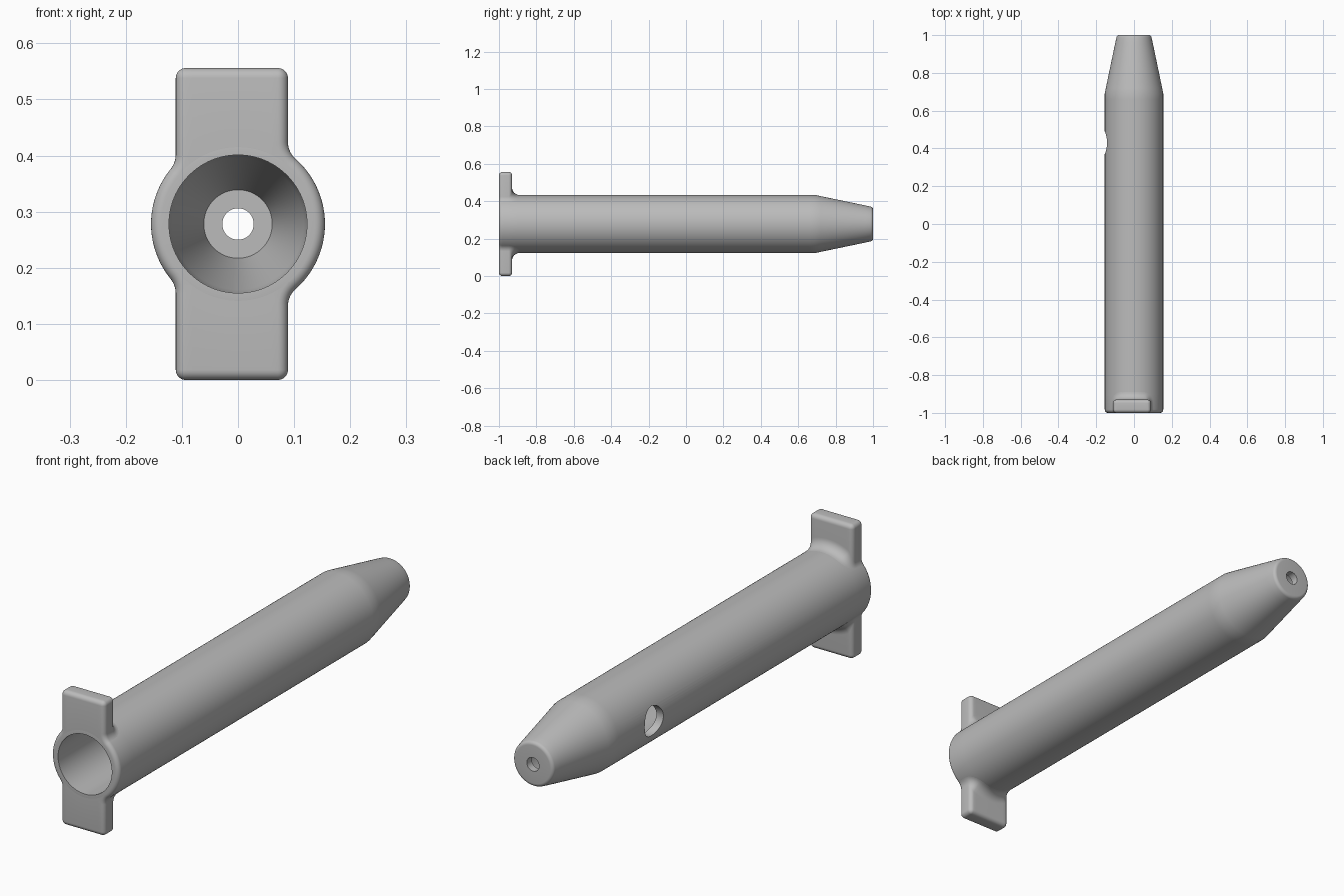
import bpy, bmesh
from math import sin, cos, pi, sqrt, radians
from mathutils import Vector, Matrix

cube = bpy.data.objects.get("Cube")
if cube:
    bpy.data.objects.remove(cube, do_unlink=True)

AXIS_Z = 0.278      # height of the tube axis
R = 0.155           # tube radius
BORE = 0.123        # bore radius
ROUND = 0.018       # edge rounding
FILLET = 0.04       # root fillet of the lugs
LEFT, RIGHT = -0.111, 0.089
FRONT, BACK = -1.0, -0.93

grey = bpy.data.materials.new("plain grey")
grey.use_nodes = True
grey.diffuse_color = (0.5, 0.5, 0.5, 1)
grey.node_tree.nodes["Principled BSDF"].inputs["Base Color"].default_value = (0.5, 0.5, 0.5, 1)


def make_object(name, bm):
    bmesh.ops.remove_doubles(bm, verts=bm.verts, dist=1e-5)
    bmesh.ops.recalc_face_normals(bm, faces=bm.faces)
    mesh = bpy.data.meshes.new(name)
    bm.to_mesh(mesh)
    bm.free()
    mesh.materials.append(grey)
    obj = bpy.data.objects.new(name, mesh)
    bpy.context.collection.objects.link(obj)
    return obj


def activate(obj):
    bpy.ops.object.select_all(action='DESELECT')
    obj.select_set(True)
    bpy.context.view_layer.objects.active = obj


def bridge(bm, rows):
    for low, high in zip(rows, rows[1:]):
        for i in range(len(low)):
            j = (i + 1) % len(low)
            bm.faces.new((low[i], low[j], high[j], high[i]))


def lathe(name, profile, segments=96):
    """Revolve a closed (y, radius) profile about the tube axis."""
    bm = bmesh.new()
    rows = []
    for y, r in profile:
        angles = [2 * pi * k / segments for k in range(segments)]
        rows.append([bm.verts.new((r * cos(a), y, AXIS_Z + r * sin(a))) for a in angles])
    bridge(bm, rows + rows[:1])
    return make_object(name, bm)


def arc(y, r, radius, start, end, steps=6):
    angles = [radians(start + (end - start) * k / steps) for k in range(steps + 1)]
    return [(y + radius * cos(a), r + radius * sin(a)) for a in angles]


# Hollow tube with tapered tip and rounded ends
outer = arc(FRONT + ROUND, R - ROUND, ROUND, 180, 90)
outer += [(-0.9, R), (0.66, R), (0.69, R), (0.72, 0.149), (0.96, 0.099)]
outer += arc(0.985, 0.078, 0.015, 78, 0)
inner = [(1.0, 0.028), (0.968, 0.028), (0.968, 0.061), (0.71, 0.117),
         (0.68, BORE), (0.65, BORE), (FRONT, BORE)]
tube = lathe("tube_body", outer + inner)

# Round hole through one side wall
bm = bmesh.new()
bmesh.ops.create_cone(bm, cap_ends=True, segments=48, radius1=0.061, radius2=0.061, depth=0.25,
                      matrix=Matrix.Translation((-0.175, 0.43, AXIS_Z)) @ Matrix.Rotation(pi / 2, 4, 'Y'))
cutter = make_object("side_hole_cutter", bm)
cutter.hide_render = True
cut = tube.modifiers.new("side_hole", 'BOOLEAN')
cut.operation = 'DIFFERENCE'
cut.solver = 'EXACT'
cut.object = cutter
activate(tube)
bpy.ops.object.modifier_apply(modifier=cut.name)
bpy.data.objects.remove(cutter, do_unlink=True)


def lug_outline():
    """Rounded rectangle as (core point, outward normal, side, on front face)."""
    x0, x1 = LEFT + ROUND, RIGHT - ROUND
    y0, y1 = FRONT + ROUND, BACK - ROUND
    spread = [k / 14 for k in range(1, 14)]
    points = []
    for x, y, start, side in ((x1, y0, -90, 1), (x1, y1, 0, 1), (x0, y1, 90, -1), (x0, y0, 180, -1)):
        for k in range(7):
            a = radians(start + 15 * k)
            points.append((Vector((x, y, 0)), Vector((cos(a), sin(a), 0)), side, False))
        if start == 0:
            points += [(Vector((x1 + (x0 - x1) * t, y1, 0)), Vector((0, 1, 0)), 1, False) for t in spread]
    points += [(Vector((x0 + (x1 - x0) * t, y0, 0)), Vector((0, -1, 0)), 1, True) for t in spread]
    return points


def lug_column(core, n, side, on_front):
    """Points from the tube surface, up the root fillet, to the rounded top."""
    p = core + n * ROUND
    steps = 8
    if on_front:
        root = Vector((p.x, p.y, sqrt((R - ROUND) ** 2 - p.x ** 2)))
        column = [root] * (steps + 1)
    else:
        inset, way = 0, n
        if n.y < -1e-6:
            inset, way = ROUND * (1 - abs(n.x)), Vector((side, 0, 0))
        f, radius = FILLET + inset, R - inset
        c = p + way * f
        c.z = sqrt((radius + f) ** 2 - c.x ** 2)
        to_tube = Vector((-c.x, 0, -c.z)).normalized()
        column = [c + f * to_tube.slerp(-way, k / steps) for k in range(steps + 1)]
    for k in range(7):
        a = pi / 2 * k / 6
        top = core + n * ROUND * cos(a)
        top.z = AXIS_Z - ROUND * (1 - sin(a))
        column.append(top)
    return column


# Upper and lower lugs at the front, blended into the tube
lugs = []
for name, flip in (("upper_lug", 1), ("lower_lug", -1)):
    bm = bmesh.new()
    columns = [lug_column(*point) for point in lug_outline()]
    rows = [[bm.verts.new((v.x, v.y, AXIS_Z + flip * v.z)) for v in row] for row in zip(*columns)]
    bridge(bm, rows)
    bm.faces.new(rows[-1])
    lugs.append(make_object(name, bm))

for obj in [tube] + lugs:
    activate(obj)
    bpy.ops.object.shade_smooth_by_angle(angle=radians(35))
